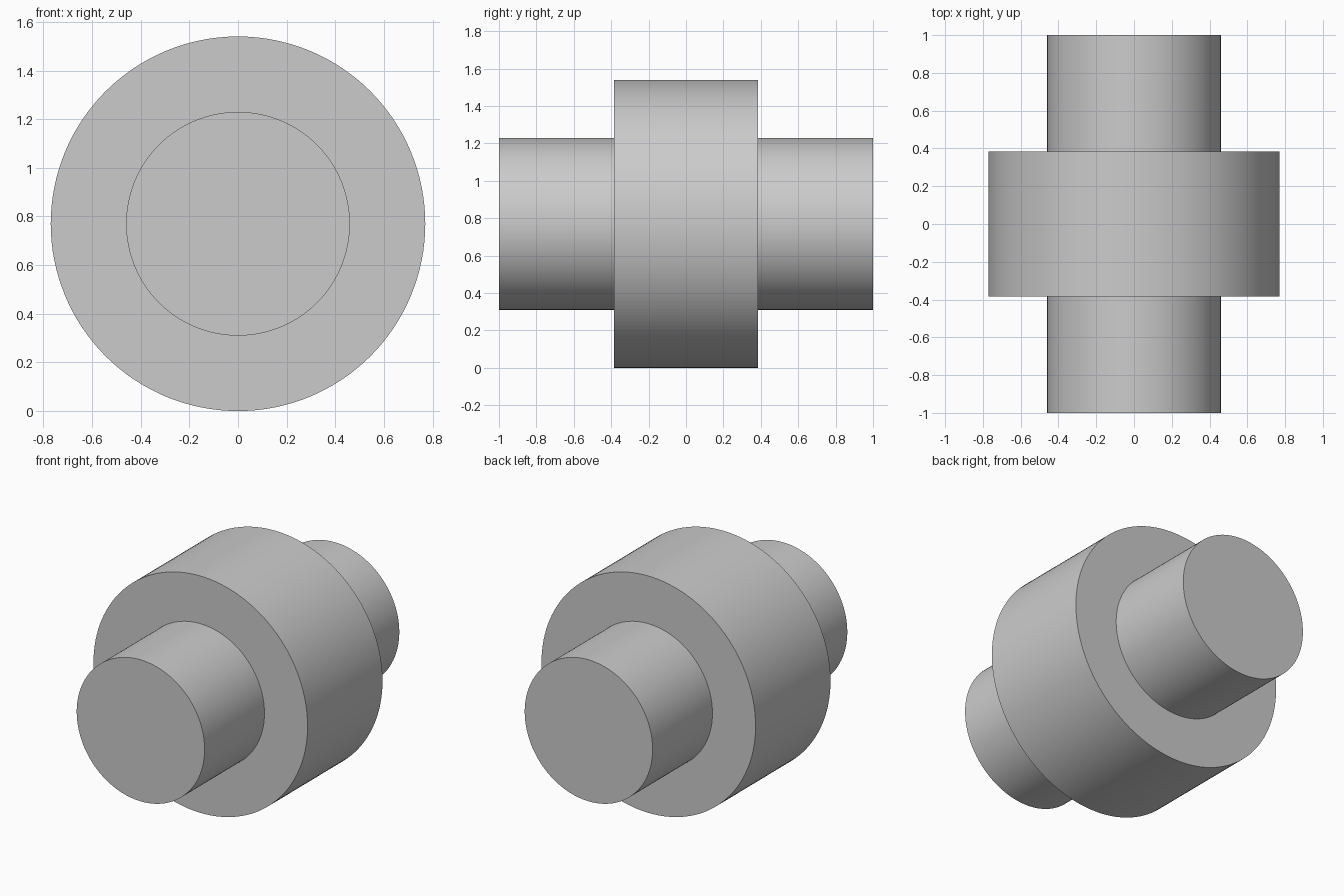
import bpy, bmesh
from math import radians
from mathutils import Matrix, Vector

cube = bpy.data.objects.get("Cube")
if cube:
    bpy.data.objects.remove(cube, do_unlink=True)

COLLAR_RADIUS, SHAFT_RADIUS = 0.77, 0.46
COLLAR_HALF, SHAFT_HALF = 0.385, 1.0
SIDES = 128

# Plain grey finish
grey = bpy.data.materials.new("plain_grey")
grey.use_nodes = True
colour = (0.6, 0.6, 0.6, 1)
grey.diffuse_color = colour
grey.node_tree.nodes["Principled BSDF"].inputs["Base Color"].default_value = colour

# Stepped half profile as (radius, position along the y axis)
profile = [
    (0, -SHAFT_HALF), (SHAFT_RADIUS, -SHAFT_HALF),
    (SHAFT_RADIUS, -COLLAR_HALF), (COLLAR_RADIUS, -COLLAR_HALF),
    (COLLAR_RADIUS, COLLAR_HALF), (SHAFT_RADIUS, COLLAR_HALF),
    (SHAFT_RADIUS, SHAFT_HALF), (0, SHAFT_HALF),
]

# Revolve the profile about the y axis into one closed solid
bm = bmesh.new()
points = [bm.verts.new((r, y, 0)) for r, y in profile]
edges = [bm.edges.new(pair) for pair in zip(points, points[1:])]
bmesh.ops.spin(bm, geom=points + edges, cent=(0, 0, 0), axis=(0, 1, 0),
               angle=radians(360), steps=SIDES, use_duplicate=False)
bmesh.ops.remove_doubles(bm, verts=bm.verts, dist=0.0001)
bmesh.ops.recalc_face_normals(bm, faces=bm.faces)
bmesh.ops.transform(bm, verts=bm.verts,
                    matrix=Matrix.Translation(Vector((0, 0, COLLAR_RADIUS))))

mesh = bpy.data.meshes.new("stepped_shaft")
bm.to_mesh(mesh)
bm.free()
mesh.materials.append(grey)

# Collared shaft, smooth round the barrel with sharp rims
shaft = bpy.data.objects.new("stepped_shaft", mesh)
bpy.context.collection.objects.link(shaft)
bpy.ops.object.select_all(action="DESELECT")
shaft.select_set(True)
bpy.context.view_layer.objects.active = shaft
bpy.ops.object.shade_smooth_by_angle(angle=radians(30))
